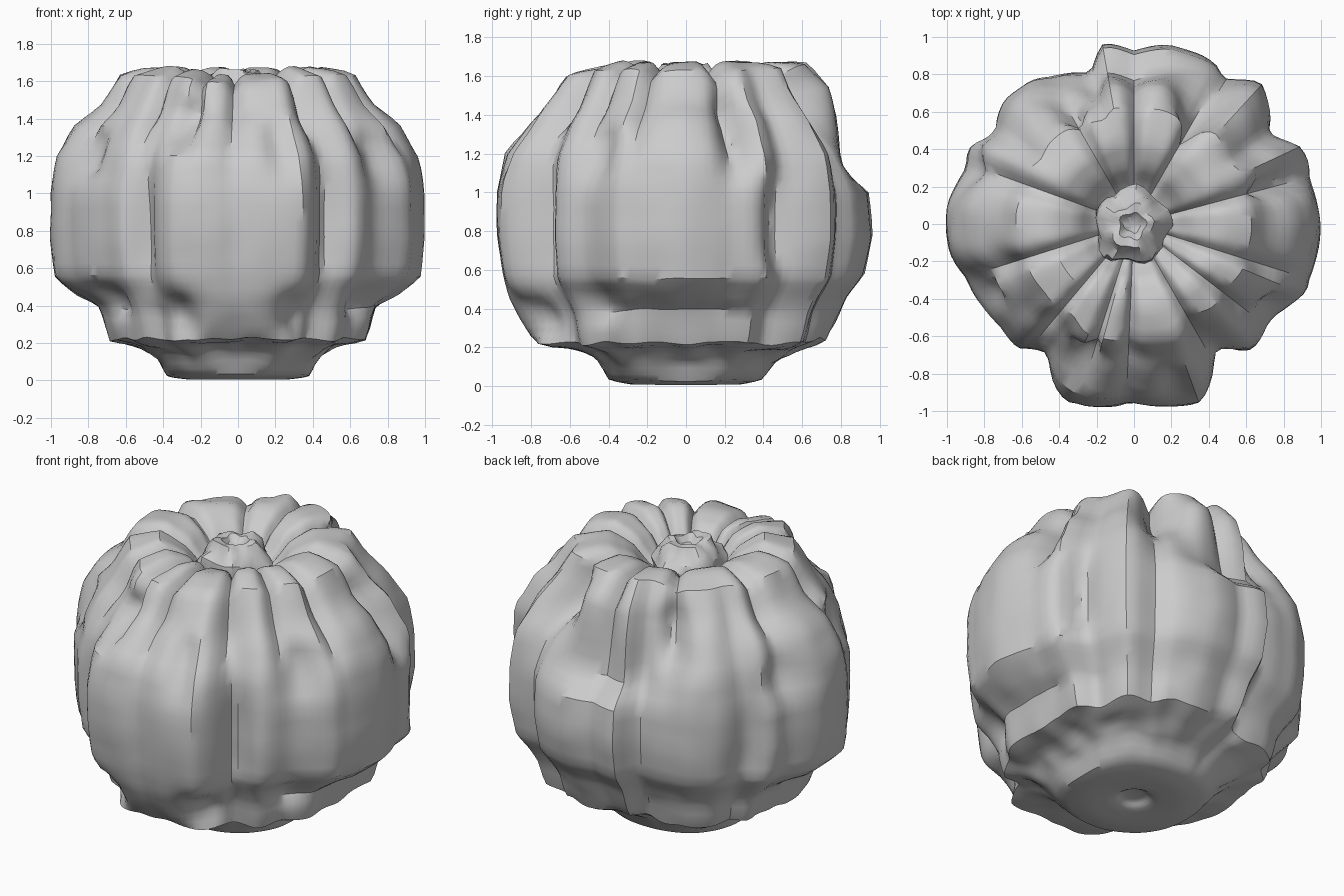
import bpy, bmesh, math
from mathutils import Vector, noise

if "Cube" in bpy.data.objects:
    bpy.data.objects.remove(bpy.data.objects["Cube"])

SEG, SUB = 144, 3

# widest outline seen from above
OUTLINE = [(0, .94), (-.18, .97), (-.23, .81), (-.56, .78), (-.7, .67), (-.75, .52), (-.89, .45),
           (-.91, .3), (-1, .1), (-.99, -.15), (-.92, -.28), (-.72, -.55), (-.63, -.68), (-.48, -.71),
           (-.43, -.87), (-.36, -.96), (0, -.96), (.36, -.96), (.42, -.85), (.46, -.7), (.64, -.68),
           (.75, -.5), (.93, -.36), (.97, -.2), (1, -.02), (.95, .22), (.93, .43), (.75, .5),
           (.69, .77), (.5, .78), (.45, .86), (.2, .96)]
POLAR = sorted((math.atan2(y, x) % math.tau, math.hypot(x, y)) for x, y in OUTLINE)

# vertical profiles (radius factor, height), sharing underside and crown dish
UNDER = [(0, .05), (.07, .045), (.11, .015), (.28, .005)]
DISH = [(.31, 1.61), (.22, 1.5), (.1, 1.42), (0, 1.42)]
SIDE = UNDER + [(.39, .02), (.44, .13), (.52, .19), (.69, .22), (.74, .4), (.86, .46), (.98, .55), (1, .76),
                (1, 1), (.97, 1.2), (.87, 1.36), (.73, 1.47), (.64, 1.64), (.45, 1.68)] + DISH
FRONT = UNDER + [(.41, .03), (.47, .15), (.58, .2), (.79, .22), (.88, .34), (.94, .45), (.97, .58), (1, .78),
                 (1, 1), (.96, 1.2), (.82, 1.36), (.73, 1.45), (.64, 1.59), (.45, 1.64)] + DISH
BACK = UNDER + [(.4, .03), (.47, .12), (.59, .19), (.75, .25), (.82, .38), (.86, .46), (.96, .58), (1, .78),
                (.98, 1.0), (.82, 1.1), (.8, 1.4), (.77, 1.55), (.64, 1.67), (.45, 1.68)] + DISH
DIAG = UNDER + [(.42, .03), (.52, .12), (.62, .18), (.79, .22), (.83, .38), (.88, .46), (.96, .56), (.99, .76),
                (.99, 1), (.95, 1.2), (.85, 1.37), (.75, 1.49), (.65, 1.64), (.45, 1.68)] + DISH
RING = [SIDE, DIAG, BACK, DIAG, SIDE, DIAG, FRONT, DIAG]

# rib grooves in degrees, and dents: angle, height, angular half-width, half-height, depth
GROOVES = [15, 60, 90, 119, 161, 198, 230, 252, 267, 300, 322, 342]
DENTS = [(248, 1.36, 6, .12, .13), (285, 1.25, 5, .14, .07), (62, 1.45, 9, .16, .15), (119, 1.38, 7, .15, .1),
         (17, 1.28, 5, .17, .13), (29, .85, 5, .22, .1), (330, 1.2, 6, .12, .07), (205, 1.2, 7, .12, .09),
         (161, 1.15, 10, .1, .07), (292, .36, 6, .1, .12), (248, .36, 6, .1, .12), (212, .43, 8, .08, .06),
         (328, .43, 8, .08, .06), (150, .85, 4, .25, .05), (235, .8, 4, .25, .05), (305, .85, 4, .25, .05)]


def outline_radius(a):
    a %= math.tau
    pts = [(POLAR[-1][0] - math.tau, POLAR[-1][1])] + POLAR + [(POLAR[0][0] + math.tau, POLAR[0][1])]
    for (a0, r0), (a1, r1) in zip(pts, pts[1:]):
        if a0 <= a <= a1:
            return r0 + (r1 - r0) * (a - a0) / max(a1 - a0, 1e-6)


def groove(deg):
    ring = [GROOVES[-1] - 360] + GROOVES + [GROOVES[0] + 360]
    for g0, g1 in zip(ring, ring[1:]):
        if g0 <= deg <= g1:
            return abs(2 * (deg - g0) / (g1 - g0) - 1) ** 5
    return 0


def profile(deg, t):
    k = deg / 45
    i = int(k)
    w = k - i
    w = w * w * (3 - 2 * w)
    j = min(int(t), len(SIDE) - 2)
    pair = [Vector(p[j]).lerp(Vector(p[j + 1]), t - j) for p in (RING[i % 8], RING[(i + 1) % 8])]
    return pair[0].lerp(pair[1], w)


def body_point(deg, t):
    a = math.radians(deg)
    f, z = profile(deg, t)
    # the outline only shapes the wide part; the foot and crown are rounder
    w = max(0, min(1, (f - .4) / .4))
    r = f * (outline_radius(a) * w + .98 * (1 - w))
    # grooves are faint on the sides and deep on the crown
    g = groove(deg)
    r *= 1 - g * (.015 * max(0, min(1, (z - .3) / .4)) + .045 * max(0, min(1, (z - 1.1) / .3)))
    if z > 1.2:
        z -= .08 * g * min(1, (z - 1.2) / .3) * min(1, f / .3)
    if f > .5:
        for da, dz, wa, wz, depth in DENTS:
            d = (deg - da + 180) % 360 - 180
            r -= depth * math.exp(-(d / wa) ** 2 - ((z - dz) / wz) ** 4)
    p = Vector((r * math.cos(a), r * math.sin(a), z))
    if f > .3:
        low = max(0, min(1, (.6 - z) / .3))
        p *= 1 + .01 * noise.noise(p * 6)
        p.z += .03 * low * noise.noise(p * 7 + Vector((3, 1, 2))) * (z > .1)
    return p


def skin(name, rows):
    bm = bmesh.new()
    rings = [[bm.verts.new(p) for p in row] for row in rows]
    n = len(rows[0])
    for lo, hi in zip(rings, rings[1:]):
        for i in range(n):
            bm.faces.new((lo[i], lo[(i + 1) % n], hi[(i + 1) % n], hi[i]))
    bmesh.ops.remove_doubles(bm, verts=bm.verts, dist=.0005)
    bmesh.ops.smooth_vert(bm, verts=bm.verts, factor=.45, use_axis_x=True, use_axis_y=True, use_axis_z=True)
    bmesh.ops.recalc_face_normals(bm, faces=bm.faces)
    mesh = bpy.data.meshes.new(name)
    bm.to_mesh(mesh)
    bm.free()
    ob = bpy.data.objects.new(name, mesh)
    bpy.context.collection.objects.link(ob)
    bpy.context.view_layer.objects.active = ob
    bpy.ops.object.select_all(action='DESELECT')
    ob.select_set(True)
    bpy.ops.object.shade_smooth_by_angle(angle=math.radians(35))
    return ob


# ribbed pumpkin body
steps = (len(SIDE) - 1) * SUB
skin("pumpkin_body", [[body_point(360 * i / SEG, k / SUB) for i in range(SEG)] for k in range(steps + 1)])

# knobbly stem stump with a hollow top
STEM = [(.18, 1.38), (.19, 1.46), (.205, 1.52), (.19, 1.57), (.15, 1.61), (.11, 1.66), (.07, 1.66), (.04, 1.61), (0, 1.6)]
stem = []
for r, z in STEM:
    row = []
    for i in range(30):
        a = math.tau * i / 30
        k = r * (1 + .07 * math.cos(5 * a - .6))
        p = Vector((k * math.cos(a) - .01, k * math.sin(a) - .01, z))
        bump = .04 * noise.noise(p * 14) if r else 0
        row.append(p + Vector((bump * math.cos(a), bump * math.sin(a), bump)))
    stem.append(row)
skin("stem", stem)
